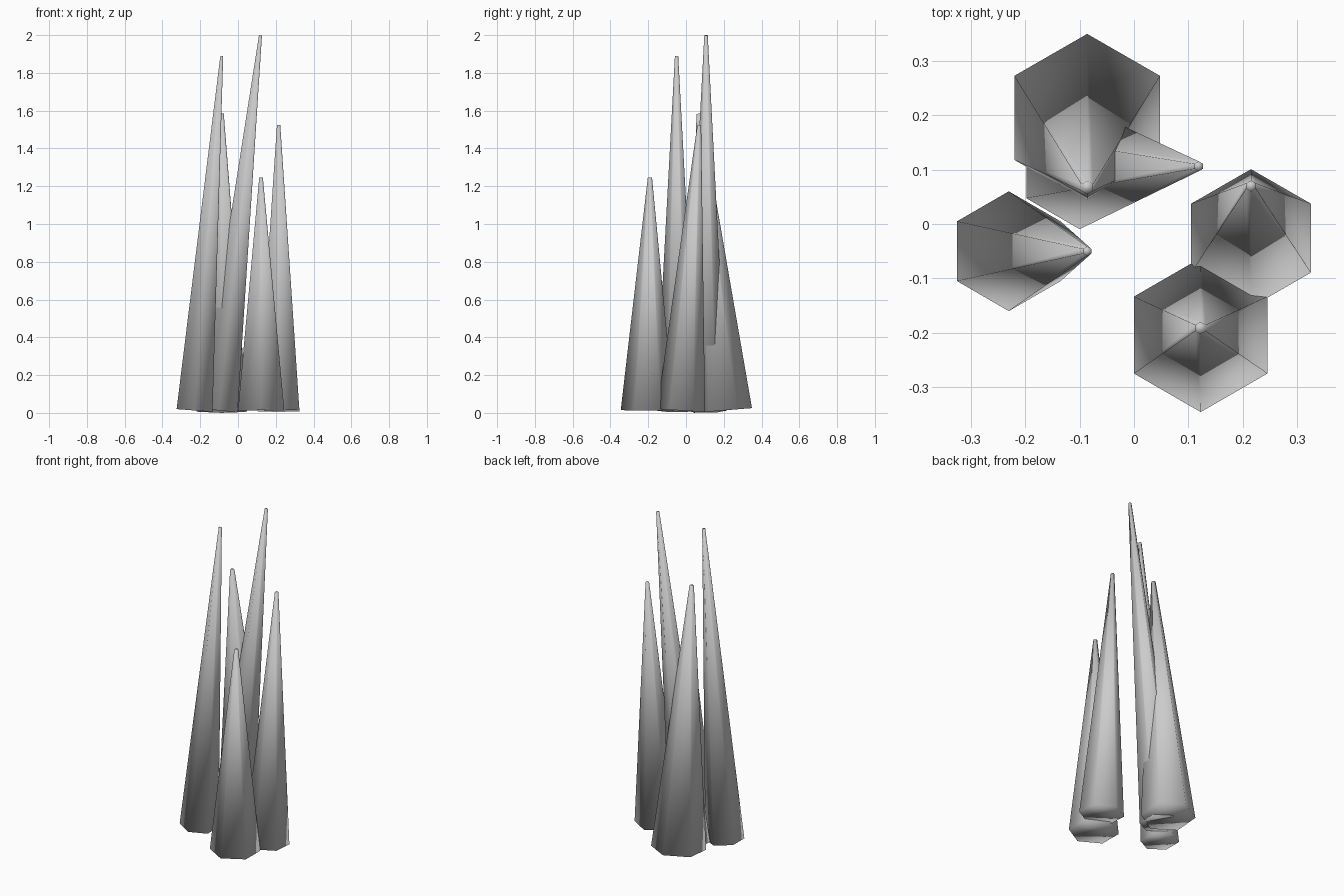
import bpy
from mathutils import Vector

if "Cube" in bpy.data.objects:
    bpy.data.objects.remove(bpy.data.objects["Cube"])

BASE_Z = 0.0127      # base centres sit so the tilted rims just touch the ground
TIP_RATIO = 0.08     # tip radius relative to base radius


def spike(name, base, tip, radius):
    """Six-sided tapered spike leaning from its base centre to its tip centre."""
    a, b = Vector((*base, BASE_Z)), Vector(tip)
    axis = b - a
    bpy.ops.mesh.primitive_cone_add(vertices=6, radius1=radius,
                                    radius2=radius * TIP_RATIO, depth=axis.length)
    ob = bpy.context.object
    ob.name = name
    ob.location = (a + b) / 2
    ob.rotation_mode = 'QUATERNION'
    ob.rotation_quaternion = Vector((0, 0, 1)).rotation_difference(axis)
    bpy.ops.object.shade_smooth()
    return ob


# cluster of leaning spikes
spike("front_spike", (0.1225, -0.204), (0.122, -0.191, 1.245), 0.1415)
spike("right_spike", (0.215, -0.026), (0.215, 0.070, 1.524), 0.127)
spike("left_spike", (-0.230, -0.050), (-0.086, -0.050, 1.889), 0.110)
spike("back_spike", (-0.086, 0.195), (-0.086, 0.067, 1.584), 0.1547)
spike("tall_spike", (-0.100, 0.104), (0.119, 0.106, 1.999), 0.1135)
